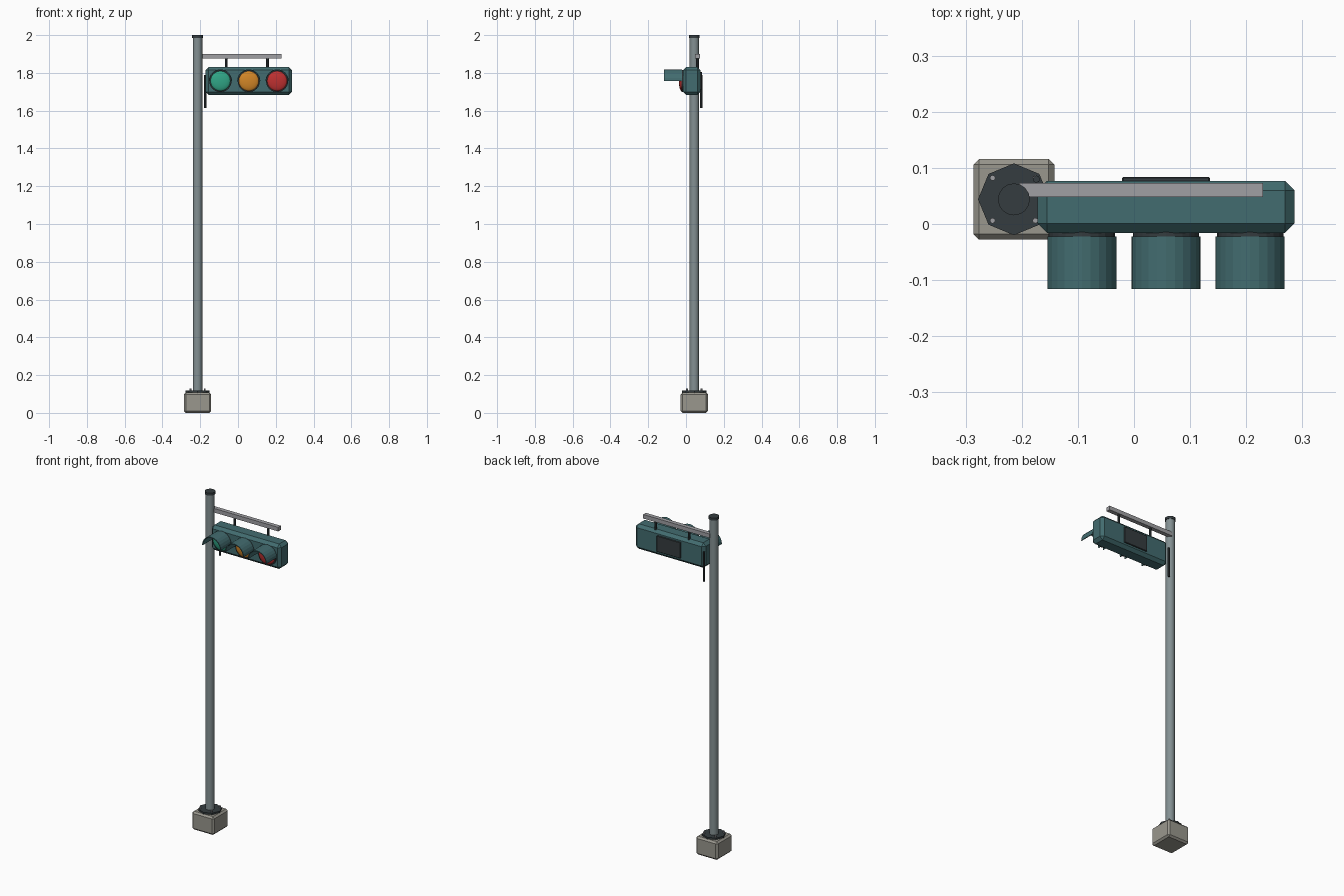
import bpy, bmesh, math
from mathutils import Matrix, Vector

if "Cube" in bpy.data.objects:
    bpy.data.objects.remove(bpy.data.objects["Cube"])

def material(name, rgb):
    m = bpy.data.materials.new(name)
    m.diffuse_color = (*rgb, 1)
    m.use_nodes = True
    m.node_tree.nodes["Principled BSDF"].inputs["Base Color"].default_value = m.diffuse_color
    return m

TEAL = material("teal_paint", (0.055, 0.15, 0.16))
DARK = material("dark_metal", (0.035, 0.045, 0.05))
STEEL = material("pole_steel", (0.23, 0.28, 0.29))
STONE = material("concrete", (0.32, 0.31, 0.27))
ARM = material("arm_grey", (0.35, 0.35, 0.37))
GREEN = material("green_lens", (0.03, 0.38, 0.24))
AMBER = material("amber_lens", (0.65, 0.24, 0.02))
RED = material("red_lens", (0.52, 0.03, 0.03))

def make(name, bm, mat, smooth=None):
    bmesh.ops.recalc_face_normals(bm, faces=bm.faces)
    me = bpy.data.meshes.new(name)
    bm.to_mesh(me)
    bm.free()
    ob = bpy.data.objects.new(name, me)
    bpy.context.collection.objects.link(ob)
    me.materials.append(mat)
    if smooth:
        bpy.ops.object.select_all(action='DESELECT')
        ob.select_set(True)
        bpy.context.view_layer.objects.active = ob
        bpy.ops.object.shade_smooth_by_angle(angle=math.radians(smooth))
    return ob

def box(name, lo, hi, mat, chamfer=0):
    lo, hi = Vector(lo), Vector(hi)
    bm = bmesh.new()
    bmesh.ops.create_cube(bm, size=1, matrix=Matrix.Translation((lo + hi) / 2)
                          @ Matrix.Diagonal((*(hi - lo), 1)))
    if chamfer:
        bmesh.ops.bevel(bm, geom=bm.edges[:], offset=chamfer, segments=1, affect='EDGES')
    return make(name, bm, mat)

def rod(name, a, b, r, mat, sides=16, smooth=None):
    a, b = Vector(a), Vector(b)
    rot = Vector((0, 0, 1)).rotation_difference(b - a).to_matrix().to_4x4()
    bm = bmesh.new()
    bmesh.ops.create_cone(bm, cap_ends=True, segments=sides, radius1=r, radius2=r,
                          depth=(b - a).length, matrix=Matrix.Translation((a + b) / 2) @ rot)
    return make(name, bm, mat, smooth)

def visor(name, cx, cz, r, t, y0, y1, n=12):
    # upper half tube, open at both ends
    bm = bmesh.new()
    rings = []
    for i in range(n + 1):
        c, s = math.cos(math.pi * i / n), math.sin(math.pi * i / n)
        rings.append([bm.verts.new((cx + q * c, y, cz + q * s))
                      for q, y in ((r, y0), (r, y1), (r - t, y1), (r - t, y0))])
    for p, q in zip(rings, rings[1:]):
        for k in range(4):
            bm.faces.new((p[k], p[(k + 1) % 4], q[(k + 1) % 4], q[k]))
    bm.faces.new(rings[0])
    bm.faces.new(rings[-1])
    return make(name, bm, TEAL)

def lens(name, cx, cz, y, r, bulge, mat):
    # shallow dome facing the front
    bm = bmesh.new()
    bmesh.ops.create_uvsphere(bm, u_segments=24, v_segments=12, radius=1)
    bmesh.ops.bisect_plane(bm, geom=bm.verts[:] + bm.edges[:] + bm.faces[:],
                           plane_co=(0, 0, 0), plane_no=(0, 0, 1), clear_inner=True)
    bmesh.ops.transform(bm, verts=bm.verts, matrix=Matrix.Translation((cx, y, cz))
                        @ Matrix.Rotation(math.pi / 2, 4, 'X') @ Matrix.Diagonal((r, r, bulge, 1)))
    return make(name, bm, mat, 40)

PX, PY = -0.214, 0.044

# footing, flange and anchor bolts
box("footing", (PX - 0.072, PY - 0.072, 0), (PX + 0.072, PY + 0.072, 0.108), STONE, 0.01)
rod("base_flange", (PX, PY, 0.106), (PX, PY, 0.118), 0.064, DARK, 8)
for i, (sx, sy) in enumerate(((-1, -1), (1, -1), (-1, 1), (1, 1))):
    x, y = PX + 0.038 * sx, PY + 0.038 * sy
    rod(f"anchor_bolt_{i + 1}", (x, y, 0.115), (x, y, 0.129), 0.005, ARM, 8)

# pole with cap
rod("pole", (PX, PY, 0.115), (PX, PY, 1.99), 0.025, STEEL, 16, 30)
rod("pole_cap", (PX, PY, 1.985), (PX, PY, 2.0), 0.0285, DARK, 16, 30)

# arm and hangers
box("arm", (-0.205, 0.048, 1.877), (0.23, 0.073, 1.901), ARM)
for i, x in enumerate((-0.063, 0.156)):
    rod(f"hanger_{i + 1}", (x, 0.06, 1.825), (x, 0.06, 1.88), 0.007, DARK, 8)

# signal head, rear hatch and cable
box("signal_housing", (-0.172, -0.016, 1.683), (0.286, 0.077, 1.831), TEAL, 0.017)
box("rear_hatch", (-0.021, 0.075, 1.71), (0.135, 0.084, 1.805), DARK, 0.002)
rod("cable", (-0.174, 0.08, 1.615), (-0.174, 0.08, 1.79), 0.0065, DARK, 8)

# three lamps
LZ = 1.757
for name, x, mat in (("green", -0.093, GREEN), ("amber", 0.057, AMBER), ("red", 0.207, RED)):
    rod(f"{name}_bezel", (x, -0.012, LZ), (x, -0.024, LZ), 0.059, DARK, 24)
    lens(f"{name}_lamp", x, LZ, -0.0235, 0.053, 0.014, mat)
    visor(f"{name}_visor", x, LZ, 0.0615, 0.005, -0.022, -0.116)
